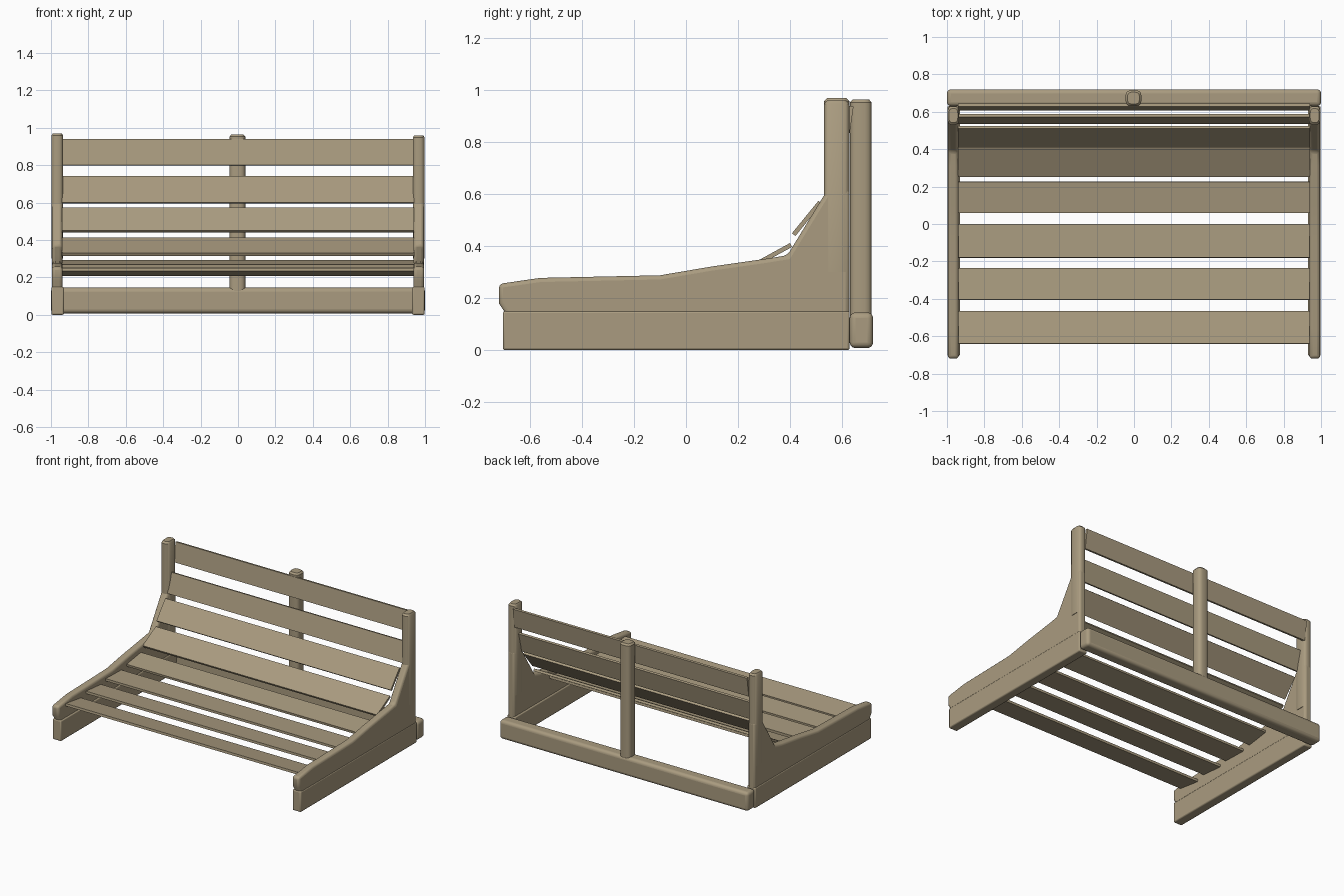
import bpy, bmesh, math
from mathutils import Vector

if "Cube" in bpy.data.objects:
    bpy.data.objects.remove(bpy.data.objects["Cube"])

wood = bpy.data.materials.new("weathered wood")
wood.diffuse_color = (0.40, 0.33, 0.215, 1)
wood.use_nodes = True
wood.node_tree.nodes["Principled BSDF"].inputs["Base Color"].default_value = wood.diffuse_color


def finish(name, bm, bevel=0, segments=3):
    bmesh.ops.recalc_face_normals(bm, faces=bm.faces)
    me = bpy.data.meshes.new(name)
    bm.to_mesh(me)
    bm.free()
    me.materials.append(wood)
    ob = bpy.data.objects.new(name, me)
    bpy.context.collection.objects.link(ob)
    if bevel:
        m = ob.modifiers.new("rounding", "BEVEL")
        m.width = bevel
        m.segments = segments
        m.limit_method = "ANGLE"
        m.angle_limit = math.radians(40)
        bpy.context.view_layer.objects.active = ob
        ob.select_set(True)
        bpy.ops.object.shade_smooth_by_angle(angle=math.radians(35))
        ob.select_set(False)
    return ob


def extrude_x(name, profile, x0, x1, bevel=0, segments=3):
    """Extrude a (y, z) profile along x."""
    bm = bmesh.new()
    face = bm.faces.new([bm.verts.new((x0, y, z)) for y, z in profile])
    new = bmesh.ops.extrude_face_region(bm, geom=[face])["geom"]
    bmesh.ops.translate(bm, vec=(x1 - x0, 0, 0),
                        verts=[v for v in new if isinstance(v, bmesh.types.BMVert)])
    return finish(name, bm, bevel, segments)


def post(name, x, y, wx, wy, z0, z1):
    """Upright with rounded corners and a chamfered top."""
    bm = bmesh.new()
    c = 0.35
    outline = []
    for k in range(16):
        a = 2 * math.pi * (k + 0.5) / 16
        p = Vector((math.cos(a), math.sin(a)))
        outline.append([math.copysign(abs(v) ** 0.6, v) / 2 for v in p])
    rings = [[bm.verts.new((x + u * wx * s, y + v * wy * s, z)) for u, v in outline]
             for z, s in ((z0, 1), (z1 - 0.012, 1), (z1, 0.75))]
    for lo, hi in zip(rings, rings[1:]):
        for i in range(16):
            j = (i + 1) % 16
            bm.faces.new((lo[i], lo[j], hi[j], hi[i]))
    bm.faces.new(rings[0])
    bm.faces.new(rings[-1])
    ob = finish(name, bm)
    bpy.context.view_layer.objects.active = ob
    ob.select_set(True)
    bpy.ops.object.shade_smooth_by_angle(angle=math.radians(40))
    ob.select_set(False)


# side frames: ground beam, curved upper panel and back post
beam = [(-0.705, 0), (0.63, 0), (0.63, 0.15), (-0.705, 0.15)]
panel = [(-0.70, 0.10), (0.63, 0.10), (0.63, 0.62), (0.54, 0.61), (0.39, 0.365),
         (0.31, 0.352), (0.10, 0.322), (-0.10, 0.288), (-0.56, 0.278),
         (-0.72, 0.255), (-0.72, 0.18), (-0.70, 0.15)]
for side, label in ((-1, "left"), (1, "right")):
    extrude_x(label + "_ground_beam", beam, side * 0.93, side * 0.998, 0.008, 2)
    extrude_x(label + "_side_panel", panel, side * 0.938, side * 0.995, 0.016)
    post(label + "_back_post", side * 0.966, 0.58, 0.064, 0.10, 0.3,
         0.97 if side < 0 else 0.96)

# rear crossbeam and centre post
extrude_x("rear_crossbeam", [(0.63, 0.008), (0.72, 0.008), (0.72, 0.145), (0.63, 0.145)],
          -1, 1, 0.022, 4)
post("centre_post", -0.003, 0.673, 0.085, 0.085, 0.05, 0.965)

# slats: (y, z) of front and back edge of each upper surface
slats = [((-0.64, 0.25), (-0.465, 0.225)), ((-0.405, 0.25), (-0.235, 0.235)),
         ((-0.18, 0.255), (0.0, 0.25)), ((0.06, 0.268), (0.225, 0.292)),
         ((0.25, 0.33), (0.40, 0.412)), ((0.408, 0.45), (0.51, 0.575)),
         ((0.535, 0.60), (0.572, 0.742)), ((0.608, 0.80), (0.628, 0.94))]
for i, (a, b) in enumerate(slats):
    a, b = Vector(a), Vector(b)
    d = (b - a).normalized()
    down = Vector((d.y, -d.x)) * 0.017
    extrude_x("slat_%d" % (i + 1), [a, b, b + down, a + down], -0.942, 0.942)
